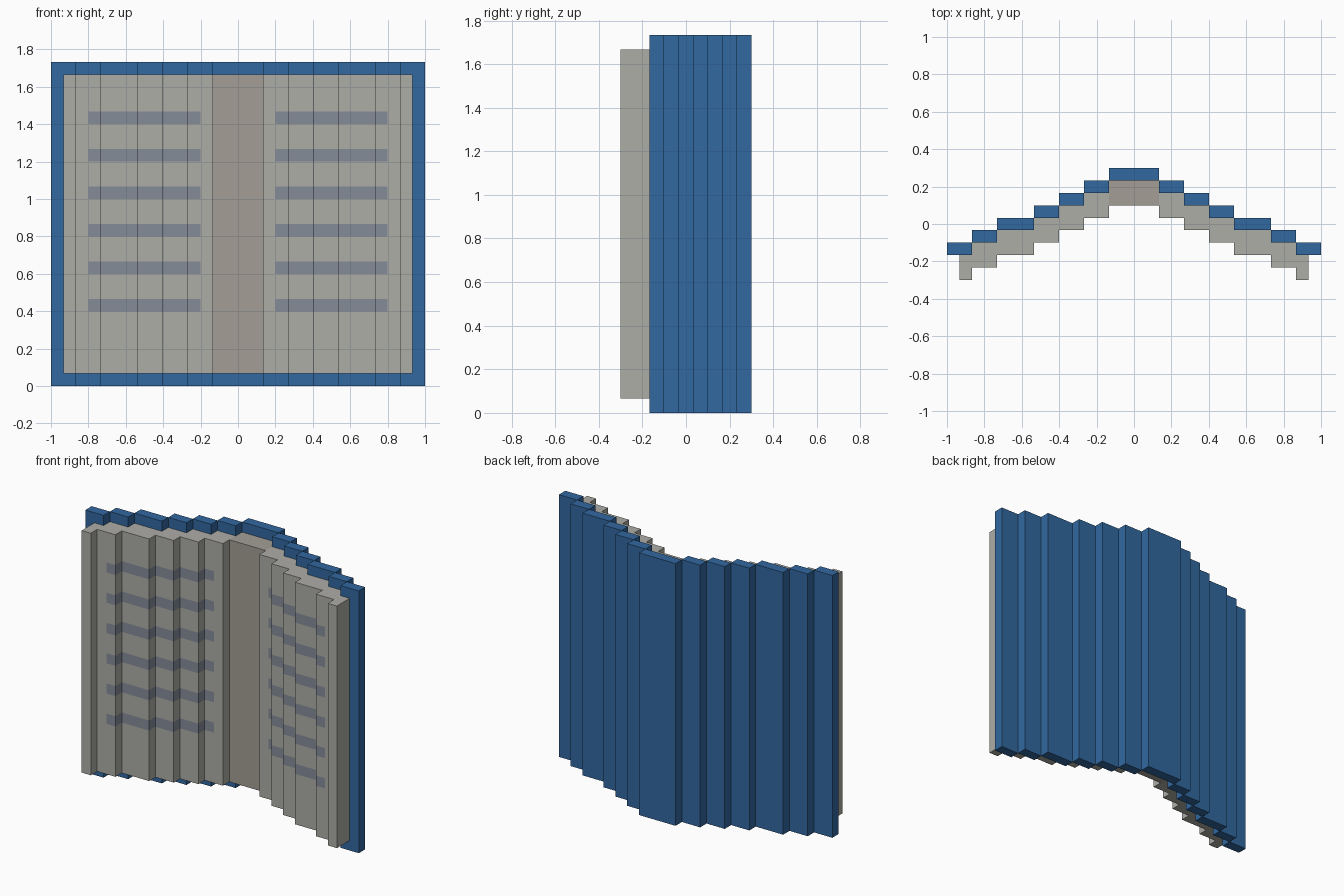
import bpy, bmesh

if "Cube" in bpy.data.objects:
    bpy.data.objects.remove(bpy.data.objects["Cube"])

U = 1 / 15                                  # size of one grid step
EDGES = [0, 2, 4, 6, 8, 11, 13, 15]         # step borders from spine outwards


def material(name, color):
    m = bpy.data.materials.new(name)
    m.diffuse_color = (*color, 1)
    m.use_nodes = True
    m.node_tree.nodes["Principled BSDF"].inputs["Base Color"].default_value = m.diffuse_color
    return m


def finish(name, bm, mats):
    bmesh.ops.recalc_face_normals(bm, faces=bm.faces)
    bmesh.ops.scale(bm, vec=(U, U, U), verts=bm.verts)
    mesh = bpy.data.meshes.new(name)
    bm.to_mesh(mesh)
    bm.free()
    for m in mats:
        mesh.materials.append(m)
    obj = bpy.data.objects.new(name, mesh)
    bpy.context.collection.objects.link(obj)
    return obj


def add_prism(bm, outline, z0, z1):
    face = bm.faces.new([bm.verts.new((x, y, z0)) for x, y in outline])
    ext = bmesh.ops.extrude_face_region(bm, geom=[face], use_keep_orig=True)
    verts = [g for g in ext["geom"] if isinstance(g, bmesh.types.BMVert)]
    bmesh.ops.translate(bm, vec=(0, 0, z1 - z0), verts=verts)


blue = material("cover_blue", (0.032, 0.138, 0.352))
paper = material("paper", (0.423, 0.418, 0.386))
fold = material("fold_shade", (0.371, 0.347, 0.305))
ink = material("faded_ink", (0.235, 0.262, 0.314))

# Cover: slats stepping forward away from the spine
bm = bmesh.new()
for i in range(7):
    a, b, y = EDGES[i], EDGES[i + 1], 4.5 - i
    spans = [(-b, b)] if i == 0 else [(a, b), (-b, -a)]
    for x0, x1 in spans:
        add_prism(bm, [(x0, y - 1), (x1, y - 1), (x1, y), (x0, y)], 0, 26)
finish("cover", bm, [blue])

# Pages: stepped outline, two steps thick, set in from the cover rim
page_edges = EDGES[:-1] + [14]
front, back = [], []
for i in range(7):
    a, b = page_edges[i], page_edges[i + 1]
    if i:
        front.append((a, 1.5 - i))
        back.append((a, 3.5 - i))
    front.append((b, 1.5 - i))
    back.append((b, 3.5 - i))
half = front + back[::-1]
outline = half + [(-x, y) for x, y in half[::-1]]
bm = bmesh.new()
add_prism(bm, outline, 1, 25)

# Cut the page faces along the borders of the fold and printed lines
rows = range(6, 22, 3)
cuts = [((x, 0, 0), (1, 0, 0)) for x in (-12, -3, 3, 12, -2, 2)]
cuts += [((0, 0, z), (0, 0, 1)) for r in rows for z in (r, r + 1)]
for co, no in cuts:
    bmesh.ops.bisect_plane(bm, geom=bm.verts[:] + bm.edges[:] + bm.faces[:],
                           plane_co=co, plane_no=no, dist=1e-4)
bmesh.ops.recalc_face_normals(bm, faces=bm.faces)

# Colour the centre fold and the printed lines on the reading side
for f in bm.faces:
    c, n = f.calc_center_median(), f.normal
    x = abs(c.x)
    reading = n.y < -0.5 or n.x * c.x < -0.5
    if x < 1.99:
        f.material_index = 1
    elif reading and 3 < x < 12 and any(r < c.z < r + 1 for r in rows):
        f.material_index = 2
finish("pages", bm, [paper, fold, ink])
